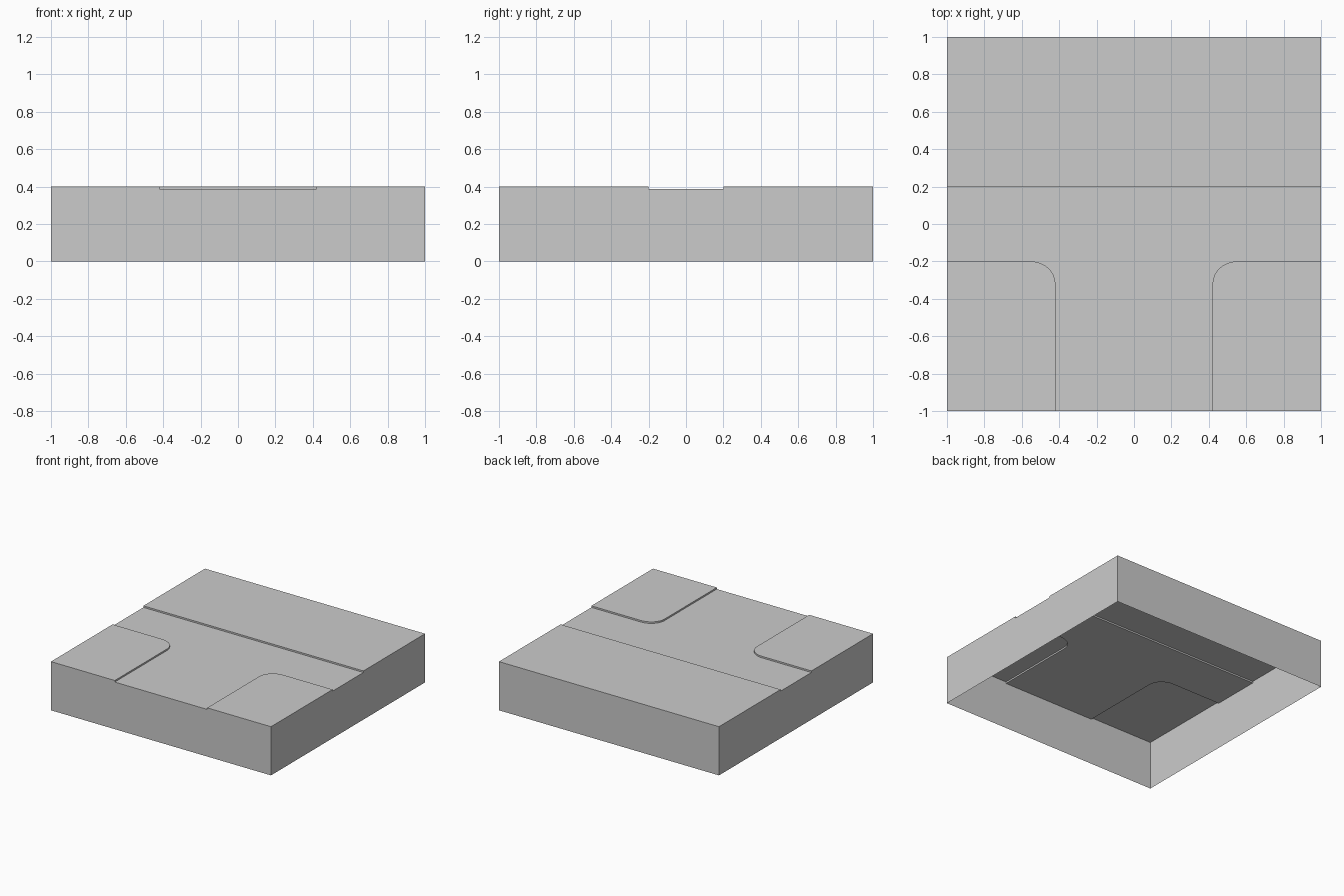
import bpy, bmesh
from math import sin, cos, pi, radians

if "Cube" in bpy.data.objects:
    bpy.data.objects.remove(bpy.data.objects["Cube"])

KERB_TOP, ROAD_Z = 0.40, 0.387
KERB_Y, SIDE_X = 0.20, 0.42        # half widths of main road and side road
RX, RY, SEGS = 0.13, 0.12, 8       # rounded junction corner


def on_border(a, b):
    """True when edge a-b runs along the outside of the tile."""
    return any(abs(a[i]) > 0.999 and abs(a[i] - b[i]) < 1e-6 for i in (0, 1))


def slab(name, outline, top, kerb):
    """Top face with outer walls down to the ground and kerbs down to the road."""
    bm = bmesh.new()
    ring = [bm.verts.new((x, y, top)) for x, y in outline]
    bm.faces.new(ring)
    for i, a in enumerate(outline):
        j = (i + 1) % len(outline)
        b = outline[j]
        outer = on_border(a, b)
        if outer or kerb:
            z = 0.0 if outer else ROAD_Z
            low_a = bm.verts.new((a[0], a[1], z))
            low_b = bm.verts.new((b[0], b[1], z))
            bm.faces.new((low_a, low_b, ring[j], ring[i]))
    bmesh.ops.remove_doubles(bm, verts=bm.verts, dist=1e-5)
    mesh = bpy.data.meshes.new(name)
    bm.to_mesh(mesh)
    bm.free()
    obj = bpy.data.objects.new(name, mesh)
    bpy.context.collection.objects.link(obj)
    bpy.ops.object.select_all(action='DESELECT')
    obj.select_set(True)
    bpy.context.view_layer.objects.active = obj
    bpy.ops.object.shade_smooth_by_angle(angle=radians(30))


def mirrored(points):
    return [(-x, y) for x, y in reversed(points)]


# Right kerb line: up the side road, round the corner, out to the edge
kerb_line = [(SIDE_X, -1)]
for k in range(SEGS + 1):
    t = pi - k * pi / 2 / SEGS
    kerb_line.append((SIDE_X + RX + RX * cos(t), -KERB_Y - RY + RY * sin(t)))
kerb_line.append((1, -KERB_Y))

# Raised pavements
right = list(reversed(kerb_line)) + [(1, -1)]
slab("pavement_right", right, KERB_TOP, True)
slab("pavement_left", mirrored(right), KERB_TOP, True)
slab("pavement_back", [(-1, KERB_Y), (1, KERB_Y), (1, 1), (-1, 1)], KERB_TOP, True)

# T-shaped road, slightly sunken
slab("road", kerb_line + [(1, KERB_Y), (-1, KERB_Y)] + mirrored(kerb_line), ROAD_Z, False)
